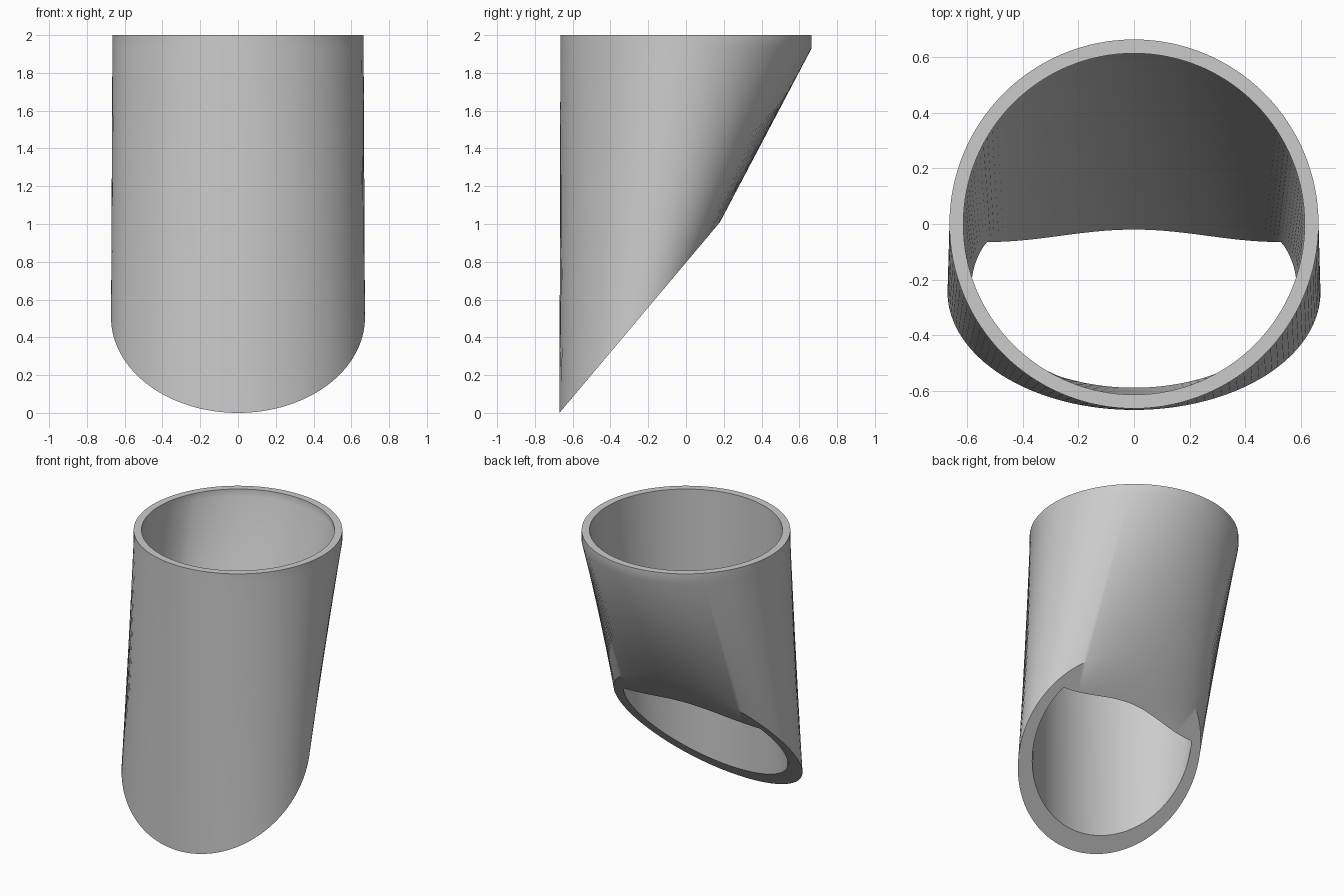
import bpy, bmesh, math

cube = bpy.data.objects.get("Cube")
if cube:
    bpy.data.objects.remove(cube)

SIDES = 128
SLOPE = 1.01 / 0.85          # slanted cut through the foot of the tube
FRONT = -0.67


def circle(bm, radius, z):
    """Level ring around the z axis."""
    ring = []
    for i in range(SIDES):
        t = 2 * math.pi * i / SIDES
        ring.append(bm.verts.new((radius * math.cos(t), radius * math.sin(t), z)))
    return ring


def slanted(bm, rx, ry, cy, flat_back=False):
    """Oval ring lying in the slanted cut, optionally flattened at the back."""
    ring = []
    for i in range(SIDES):
        t = 2 * math.pi * i / SIDES
        x, y = rx * math.cos(t), cy + ry * math.sin(t)
        if flat_back:
            y = min(y, -0.02 - 0.045 * (1 - math.cos(math.pi * x / 0.53)) / 2)
        ring.append(bm.verts.new((x, y, (y - FRONT) * SLOPE)))
    return ring


def bridge(bm, a, b):
    for i in range(SIDES):
        j = (i + 1) % SIDES
        bm.faces.new((a[i], a[j], b[j], b[i]))


bm = bmesh.new()
# Outer wall going up, then over the rim and down the inner wall
rings = [
    slanted(bm, 0.672, 0.425, -0.245),
    circle(bm, 0.665, 1.93),
    circle(bm, 0.665, 2.0),
    circle(bm, 0.615, 2.0),
    circle(bm, 0.615, 1.95),
    slanted(bm, 0.585, 0.37, -0.22, flat_back=True),
]
for k, ring in enumerate(rings):
    bridge(bm, ring, rings[(k + 1) % len(rings)])
bmesh.ops.recalc_face_normals(bm, faces=bm.faces)

mesh = bpy.data.meshes.new("slanted_tube")
bm.to_mesh(mesh)
bm.free()
tube = bpy.data.objects.new("slanted_tube", mesh)
bpy.context.collection.objects.link(tube)

# Plain grey
grey = bpy.data.materials.new("light_grey")
grey.use_nodes = True
colour = (0.6, 0.6, 0.6, 1)
grey.diffuse_color = colour
grey.node_tree.nodes["Principled BSDF"].inputs["Base Color"].default_value = colour
mesh.materials.append(grey)

bpy.ops.object.select_all(action="DESELECT")
tube.select_set(True)
bpy.context.view_layer.objects.active = tube
bpy.ops.object.shade_smooth_by_angle(angle=math.radians(35))
